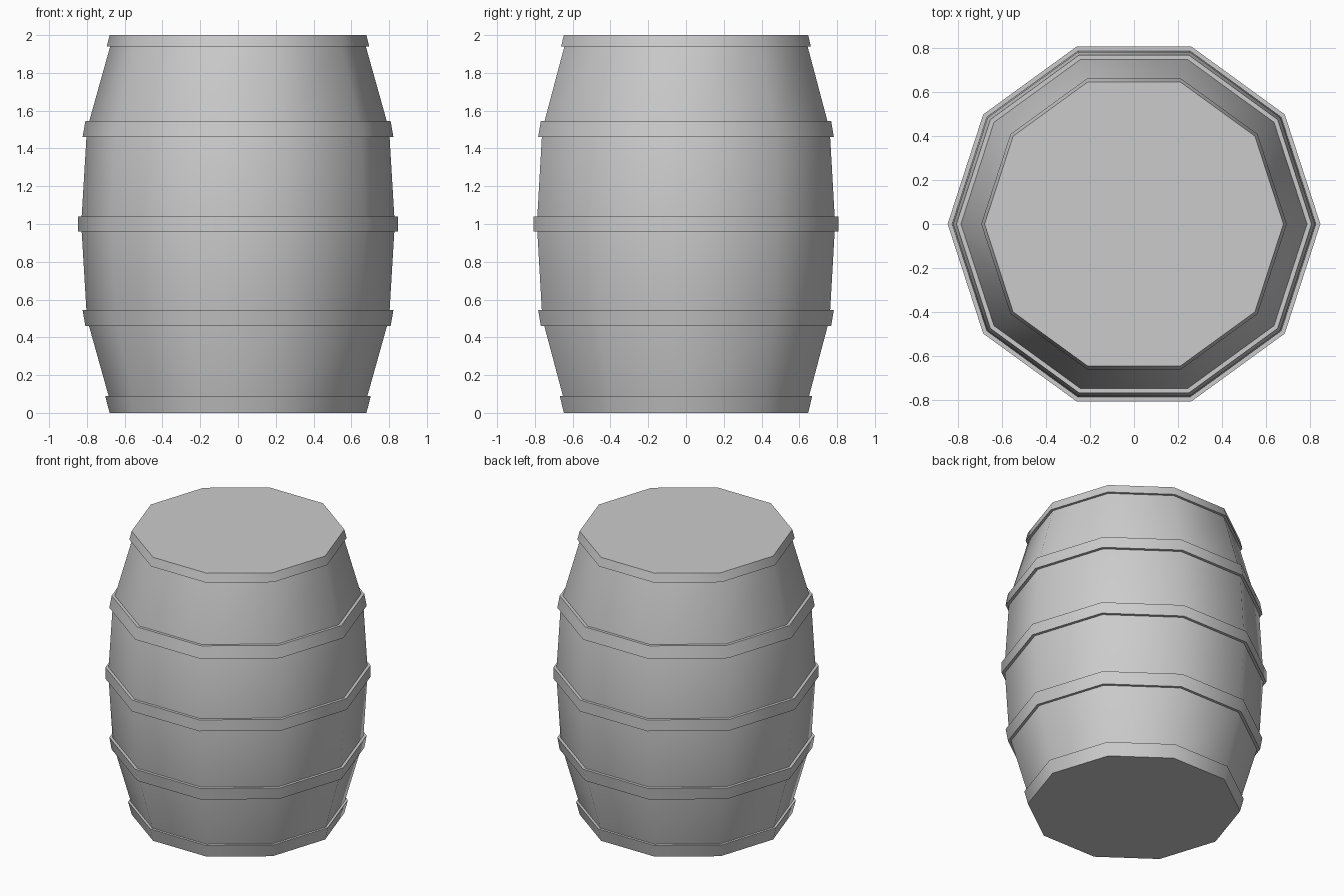
import bpy, bmesh, math

if "Cube" in bpy.data.objects:
    bpy.data.objects.remove(bpy.data.objects["Cube"])

SIDES = 10


def lathe(name, profile, closed):
    """Spin (radius, z) points, listed bottom to top outside, about z."""
    bm = bmesh.new()
    rings = []
    for r, z in profile:
        rings.append([bm.verts.new((r * math.cos(2 * math.pi * i / SIDES),
                                    r * math.sin(2 * math.pi * i / SIDES), z))
                      for i in range(SIDES)])
    pairs = list(zip(rings, rings[1:]))
    if closed:
        pairs.append((rings[-1], rings[0]))
    else:
        bm.faces.new(rings[0])
        bm.faces.new(rings[-1])
    for a, b in pairs:
        for i in range(SIDES):
            j = (i + 1) % SIDES
            bm.faces.new((a[i], a[j], b[j], b[i]))
    bmesh.ops.recalc_face_normals(bm, faces=bm.faces)
    mesh = bpy.data.meshes.new(name)
    bm.to_mesh(mesh)
    bm.free()
    obj = bpy.data.objects.new(name, mesh)
    bpy.context.collection.objects.link(obj)
    bpy.ops.object.select_all(action='DESELECT')
    obj.select_set(True)
    bpy.context.view_layer.objects.active = obj
    bpy.ops.object.shade_smooth_by_angle(angle=math.radians(40))
    return obj


# Bulging wooden body with flat ends
lathe("barrel_body", [(0.66, 0.0), (0.80, 0.5), (0.83, 1.0),
                      (0.80, 1.5), (0.66, 2.0)], closed=False)

# Raised hoops: bottom z, top z, outer radius at bottom and top
hoops = {
    "bottom_hoop": (0.0, 0.09, 0.68, 0.703),
    "lower_hoop": (0.46, 0.545, 0.808, 0.823),
    "middle_hoop": (0.96, 1.04, 0.848, 0.848),
    "upper_hoop": (1.46, 1.545, 0.823, 0.808),
    "top_hoop": (1.94, 2.0, 0.695, 0.68),
}
for name, (z0, z1, r0, r1) in hoops.items():
    lathe(name, [(r0, z0), (r1, z1), (r1 - 0.05, z1), (r0 - 0.05, z0)], closed=True)
